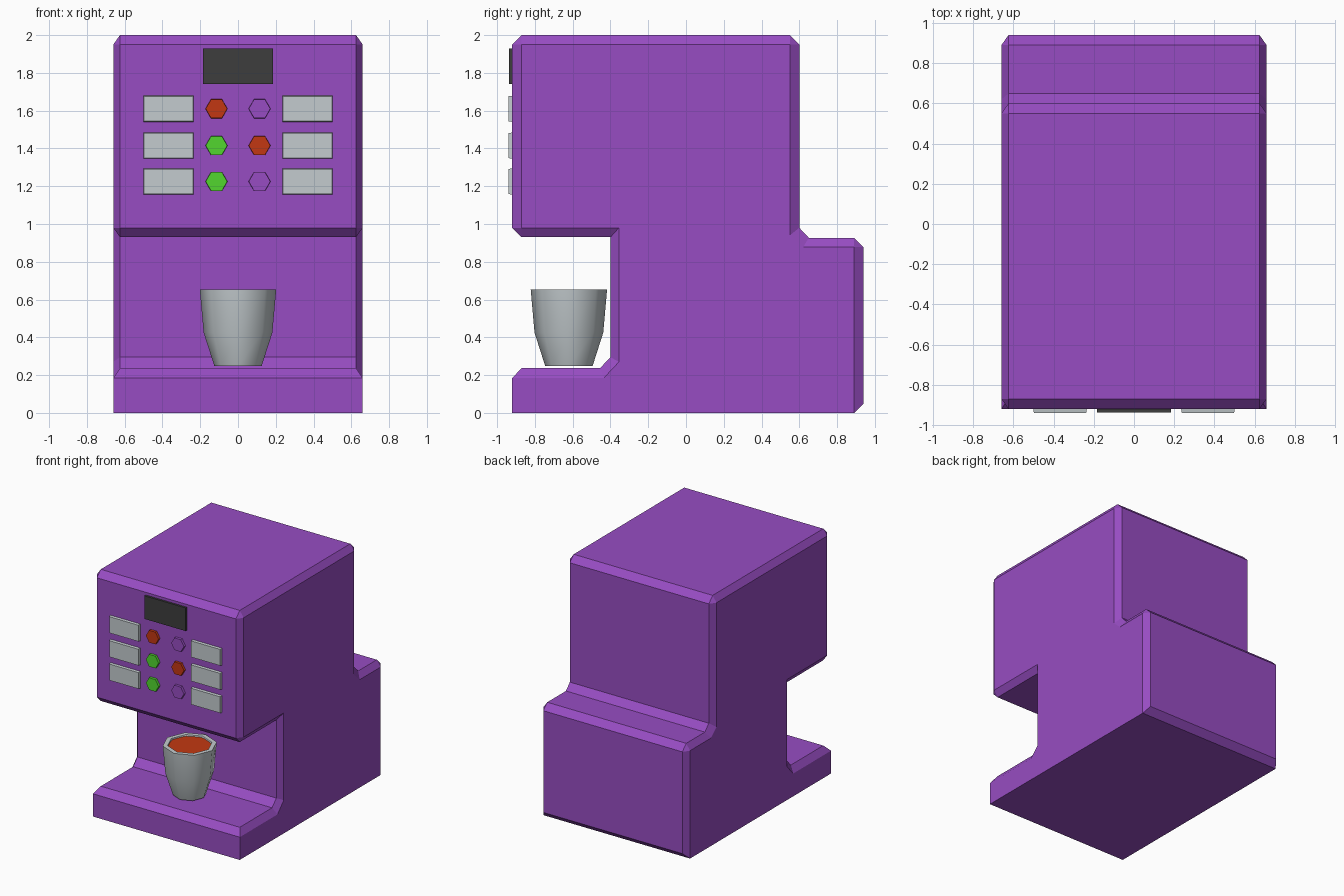
import bpy, bmesh, math
from mathutils import Matrix

if "Cube" in bpy.data.objects:
    bpy.data.objects.remove(bpy.data.objects["Cube"])


def material(name, rgb):
    m = bpy.data.materials.new(name)
    m.diffuse_color = (*rgb, 1)
    m.use_nodes = True
    m.node_tree.nodes["Principled BSDF"].inputs["Base Color"].default_value = m.diffuse_color
    return m


PURPLE = material("purple", (0.31, 0.073, 0.54))
GREY = material("light_grey", (0.55, 0.60, 0.62))
DARK = material("dark_grey", (0.047, 0.047, 0.047))
RED = material("red", (0.54, 0.039, 0.006))
GREEN = material("green", (0.085, 0.67, 0.028))


def finish(bm, name, mat):
    bmesh.ops.remove_doubles(bm, verts=bm.verts, dist=0.0005)
    bmesh.ops.recalc_face_normals(bm, faces=bm.faces)
    me = bpy.data.meshes.new(name)
    bm.to_mesh(me)
    bm.free()
    me.materials.append(mat)
    ob = bpy.data.objects.new(name, me)
    bpy.context.collection.objects.link(ob)
    return ob


# Housing: side profile (y, z), matching inset cap point (y, z), half width at the profile
W, N = 0.66, 0.625
PROFILE = [
    ((-0.92, 0.0), (-0.92, 0.0), W), ((-0.92, 0.185), (-0.92, 0.185), W),
    ((-0.87, 0.237), (-0.92, 0.185), N), ((-0.455, 0.237), (-0.435, 0.185), N),
    ((-0.40, 0.295), (-0.355, 0.27), N), ((-0.40, 0.93), (-0.355, 0.98), N),
    ((-0.87, 0.93), (-0.87, 0.98), N), ((-0.92, 0.98), (-0.87, 0.98), N),
    ((-0.92, 1.95), (-0.87, 1.95), N), ((-0.87, 2.0), (-0.87, 1.95), N),
    ((0.55, 2.0), (0.55, 1.95), N), ((0.60, 1.95), (0.55, 1.95), N),
    ((0.60, 0.98), (0.55, 0.94), N), ((0.65, 0.927), (0.62, 0.877), N),
    ((0.89, 0.927), (0.89, 0.877), N), ((0.94, 0.877), (0.89, 0.877), N),
    ((0.94, 0.05), (0.89, 0.0), N), ((0.89, 0.0), (0.89, 0.0), W),
]
bm = bmesh.new()
rings = [[bm.verts.new((-W, *c)) for p, c, x in PROFILE],
         [bm.verts.new((-x, *p)) for p, c, x in PROFILE],
         [bm.verts.new((x, *p)) for p, c, x in PROFILE],
         [bm.verts.new((W, *c)) for p, c, x in PROFILE]]
n = len(PROFILE)
for a, b in zip(rings, rings[1:]):
    for i in range(n):
        j = (i + 1) % n
        bm.faces.new((a[i], a[j], b[j], b[i]))
caps = [bm.faces.new(rings[0]), bm.faces.new(rings[3])]
bmesh.ops.remove_doubles(bm, verts=bm.verts, dist=0.0005)
bmesh.ops.triangulate(bm, faces=[f for f in bm.faces if len(f.verts) > 4])
finish(bm, "housing", PURPLE)


# Raised panel with a slightly tapered front
def plate(name, x0, x1, z0, z1, front, mat, taper=0.0):
    bm = bmesh.new()
    bmesh.ops.create_cube(bm, size=1)
    for v in bm.verts:
        t = taper if v.co.y < 0 else 0
        v.co = ((x0 + x1) / 2 + v.co.x * (x1 - x0 - 2 * t),
                front if v.co.y < 0 else -0.915,
                (z0 + z1) / 2 + v.co.z * (z1 - z0 - 2 * t))
    finish(bm, name, mat)


# Hexagonal push button
def button(name, x, z, mat):
    bm = bmesh.new()
    m = Matrix.Translation((x, -0.926, z)) @ Matrix.Rotation(math.pi / 2, 4, 'X') \
        @ Matrix.Rotation(math.pi / 2, 4, 'Z')
    bmesh.ops.create_cone(bm, cap_ends=True, segments=6, radius1=0.059,
                          radius2=0.057, depth=0.026, matrix=m)
    # corners point left and right
    if max(v.co.x for v in bm.verts) - x < 0.055:
        bmesh.ops.rotate(bm, verts=bm.verts, cent=(x, 0, z),
                         matrix=Matrix.Rotation(math.pi / 6, 3, 'Y'))
    finish(bm, name, mat)


# Control panel
plate("display", -0.185, 0.185, 1.74, 1.928, -0.937, DARK)
rows = [(1.61, RED, PURPLE), (1.415, GREEN, RED), (1.225, GREEN, PURPLE)]
for i, (z, left, right) in enumerate(rows):
    for side, s, mat in (("left", -1, left), ("right", 1, right)):
        xs = sorted((s * 0.234, s * 0.502))
        plate(f"label_{side}_{i}", *xs, z - 0.07, z + 0.07, -0.941, GREY, 0.004)
        button(f"button_{side}_{i}", s * 0.114, z, mat)


# Cup: eight-sided lathed profile with a hollow inside
def lathe(name, pts, sides, mat):
    bm = bmesh.new()
    loops = [[bm.verts.new((r * math.cos(k * math.tau / sides),
                            -0.62 + r * math.sin(k * math.tau / sides), z))
              for k in range(sides)] for r, z in pts]
    for a, b in zip(loops, loops[1:]):
        for k in range(sides):
            j = (k + 1) % sides
            bm.faces.new((a[k], a[j], b[j], b[k]))
    bm.faces.new(loops[0])
    bm.faces.new(loops[-1])
    ob = finish(bm, name, mat)
    bpy.ops.object.select_all(action='DESELECT')
    ob.select_set(True)
    bpy.context.view_layer.objects.active = ob
    bpy.ops.object.shade_smooth_by_angle(angle=math.radians(50))


lathe("cup", [(0.125, 0.247), (0.182, 0.425), (0.202, 0.652),
              (0.166, 0.652), (0.155, 0.60), (0.10, 0.30)], 8, GREY)
lathe("drink", [(0.15, 0.625), (0.158, 0.642)], 16, RED)
